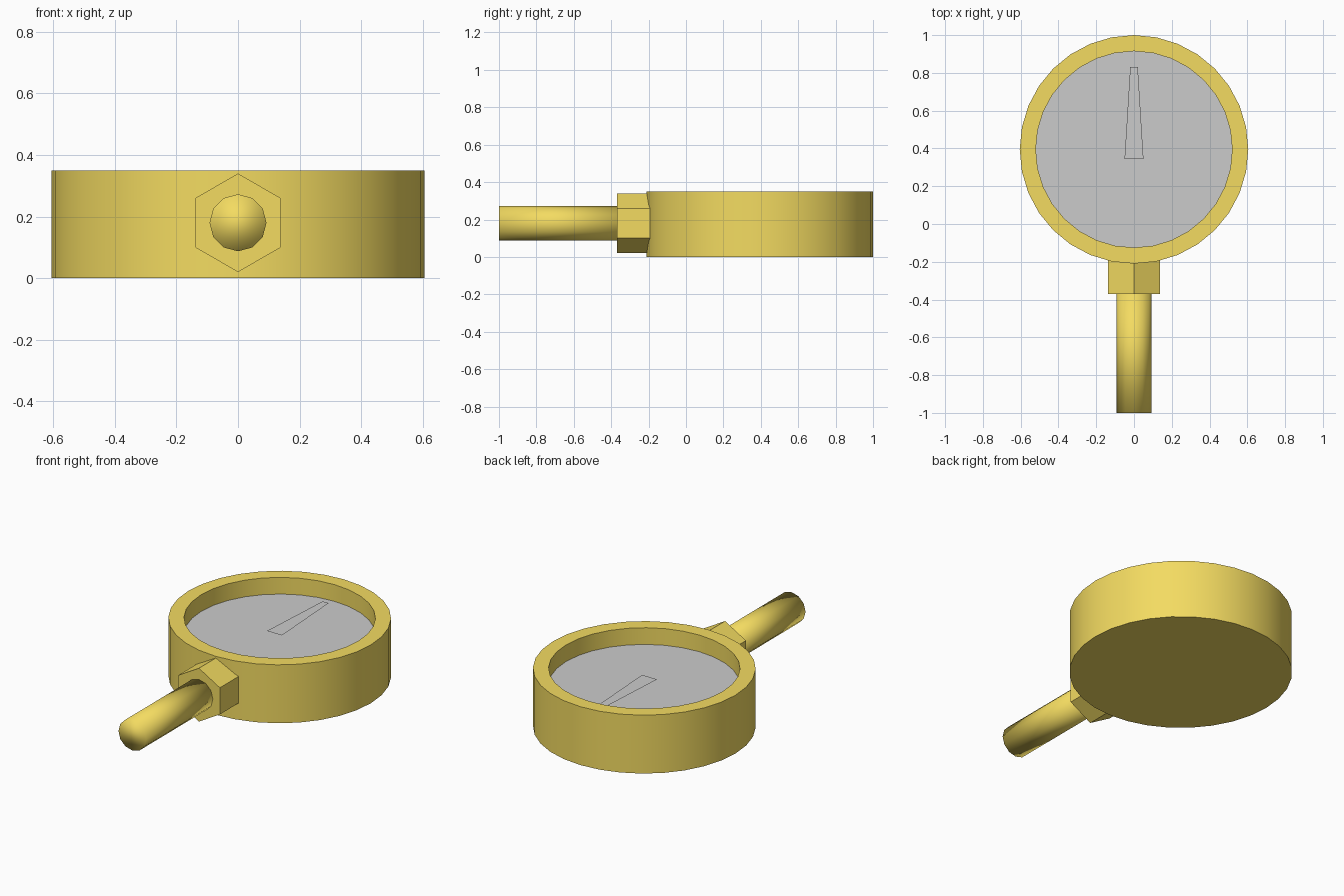
import bpy, bmesh, math

if "Cube" in bpy.data.objects:
    bpy.data.objects.remove(bpy.data.objects["Cube"])

CY, R, R_IN, SIDES = 0.395, 0.605, 0.52, 32
TOP, DIAL_Z, STEM_Z = 0.35, 0.25, 0.18

brass = bpy.data.materials.new("brass")
brass.diffuse_color = (0.9, 0.71, 0.12, 1)
brass.use_nodes = True
brass.node_tree.nodes["Principled BSDF"].inputs["Base Color"].default_value = brass.diffuse_color


def make(name, build, mat=None, smooth=None):
    bm = bmesh.new()
    build(bm)
    me = bpy.data.meshes.new(name)
    bm.to_mesh(me)
    bm.free()
    ob = bpy.data.objects.new(name, me)
    bpy.context.collection.objects.link(ob)
    if mat:
        me.materials.append(mat)
    if smooth is not None:
        bpy.ops.object.select_all(action='DESELECT')
        ob.select_set(True)
        bpy.context.view_layer.objects.active = ob
        bpy.ops.object.shade_smooth_by_angle(angle=math.radians(smooth))
    return ob


def ring(bm, r, z):
    return [bm.verts.new((r * math.sin(2 * math.pi * i / SIDES),
                          CY - r * math.cos(2 * math.pi * i / SIDES), z))
            for i in range(SIDES)]


# Open cup: closed base, outer wall, flat rim, inner wall
def case(bm):
    rings = [ring(bm, r, z) for r, z in
             ((R, 0), (R, TOP), (R_IN, TOP), (R_IN, DIAL_Z))]
    bm.faces.new(rings[0][::-1])
    for a, b in zip(rings, rings[1:]):
        for i in range(SIDES):
            j = (i + 1) % SIDES
            bm.faces.new((a[i], a[j], b[j], b[i]))


def dial(bm):
    bm.faces.new(ring(bm, R_IN, DIAL_Z))


# Tapered flat pointer floating just above the dial
def needle(bm):
    z = DIAL_Z + 0.027
    bm.faces.new([bm.verts.new((x, y, z)) for x, y in
                  ((-0.05, 0.345), (0.05, 0.345), (0.02, 0.83), (-0.02, 0.83))])


# Solid prism lying along y, with a corner pointing up
def rod(radius, sides, y0, y1):
    def build(bm):
        front, back = [[bm.verts.new((radius * math.sin(2 * math.pi * i / sides), y,
                                      STEM_Z + radius * math.cos(2 * math.pi * i / sides)))
                        for i in range(sides)] for y in (y0, y1)]
        bm.faces.new(front)
        bm.faces.new(back[::-1])
        for i in range(sides):
            j = (i + 1) % sides
            bm.faces.new((front[j], front[i], back[i], back[j]))
        bmesh.ops.recalc_face_normals(bm, faces=bm.faces)
    return build


make("gauge_case", case, brass, 30)
make("dial_face", dial)
make("needle", needle)
make("hex_nut", rod(0.16, 6, -0.37, -0.19), brass)
stem = make("stem", rod(0.0925, 12, -1.0, -0.36), brass)
# Stem is shaded smooth all over, including its end
for p in stem.data.polygons:
    p.use_smooth = True
